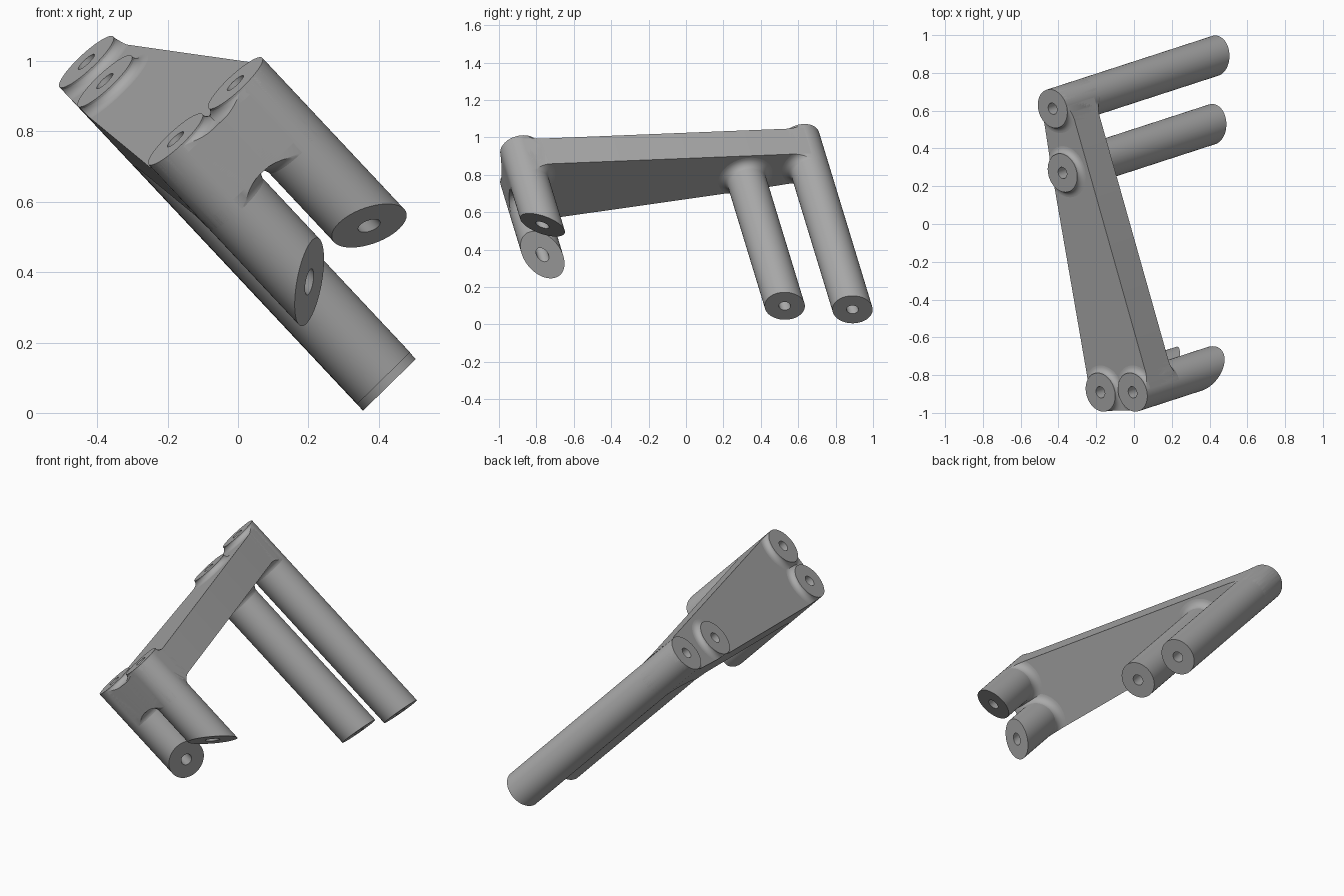
import bpy, bmesh, math
from mathutils import Vector, Matrix

cube = bpy.data.objects.get("Cube")
if cube:
    bpy.data.objects.remove(cube, do_unlink=True)

AXIS = Vector((0.668, 0.217, -0.712)).normalized()   # shared direction of all tubes
TURN = AXIS.to_track_quat('Z', 'Y').to_matrix().to_4x4()
RADIUS, BORE = 0.105, 0.031
PLATE_TOP, PLATE_BOTTOM = 0.03, 0.22
SEGMENTS = 64

# name, top centre, length, normal of the cut end
TUBES = [
    ("rear_outer", (-0.433, 0.61, 1.0), 1.29, (0.70, 0.0, -0.715)),
    ("rear_inner", (-0.38, 0.27, 0.945), 1.187, (0.70, 0.0, -0.715)),
    ("front_right", (-0.175, -0.89, 0.775), 0.57, (0.917, -0.30, -0.26)),
    ("front_left", (-0.005, -0.89, 0.935), 0.57, (0.416, -0.404, -0.814)),
]


def on_top_plane(point):
    p = Vector(point)
    return p + AXIS * (-0.866 - AXIS.dot(p))


CENTRES = [on_top_plane(t[1]) for t in TUBES]

grey = bpy.data.materials.new("plain grey")
grey.use_nodes = True
grey.diffuse_color = (0.4, 0.4, 0.4, 1)
grey.node_tree.nodes["Principled BSDF"].inputs["Base Color"].default_value = (0.4, 0.4, 0.4, 1)


def make_object(name, bm):
    bmesh.ops.recalc_face_normals(bm, faces=bm.faces)
    mesh = bpy.data.meshes.new(name)
    bm.to_mesh(mesh)
    bm.free()
    mesh.materials.append(grey)
    obj = bpy.data.objects.new(name, mesh)
    bpy.context.scene.collection.objects.link(obj)
    return obj


def ring(bm, centre, depth, radius):
    place = Matrix.Translation(centre) @ TURN
    steps = [2 * math.pi * i / SEGMENTS for i in range(SEGMENTS)]
    return [bm.verts.new(place @ Vector((radius * math.cos(a), radius * math.sin(a), depth)))
            for a in steps]


def turned(bm, centre, profile):
    """Closed solid of revolution about the tube axis, from (depth, radius) pairs."""
    rings = [ring(bm, centre, d, r) for d, r in profile]
    for a, b in zip(rings, rings[1:]):
        for i in range(SEGMENTS):
            j = (i + 1) % SEGMENTS
            bm.faces.new((a[i], a[j], b[j], b[i]))
    bm.faces.new(rings[0])
    bm.faces.new(rings[-1])


def hull(name, top, bottom, radius):
    """Prism wrapped tightly round all four tubes."""
    bm = bmesh.new()
    for c in CENTRES:
        ring(bm, c, top, radius)
        ring(bm, c, bottom, radius)
    res = bmesh.ops.convex_hull(bm, input=bm.verts)
    loose = set(res["geom_interior"]) | set(res["geom_unused"])
    bmesh.ops.delete(bm, geom=[v for v in loose if isinstance(v, bmesh.types.BMVert)],
                     context='VERTS')
    bmesh.ops.dissolve_limit(bm, angle_limit=0.01, verts=bm.verts, edges=bm.edges)
    return make_object(name, bm)


def boolean(obj, cutter, operation):
    mod = obj.modifiers.new("cut", 'BOOLEAN')
    mod.operation, mod.solver, mod.object = operation, 'EXACT', cutter
    graph = bpy.context.evaluated_depsgraph_get()
    result = bpy.data.meshes.new_from_object(obj.evaluated_get(graph))
    obj.modifiers.clear()
    obj.data = result


# Helpers: bores through every tube, and a prism that trims the collars
bm = bmesh.new()
for c in CENTRES:
    turned(bm, c, [(-0.2, BORE), (1.6, BORE)])
bores = make_object("bore_cutter", bm)
trim = hull("collar_trim", -0.1, 0.4, RADIUS)

parts = [hull("connecting_plate", PLATE_TOP, PLATE_BOTTOM, RADIUS)]

# Concave fillet blending tube into plate
quarter = [math.pi / 2 * i / 6 for i in range(7)]
upper = [(PLATE_TOP * math.sin(a), RADIUS - 0.001 + 0.035 * (1 - math.cos(a))) for a in quarter]
lower = [(PLATE_BOTTOM + 0.045 * (1 - math.sin(a)), RADIUS - 0.001 + 0.045 * (1 - math.cos(a)))
         for a in reversed(quarter)]

for (name, _, length, normal), c in zip(TUBES, CENTRES):
    # Tube with slanted end
    bm = bmesh.new()
    turned(bm, c, [(0, RADIUS), (length + 0.3, RADIUS)])
    cut = bmesh.ops.bisect_plane(bm, geom=bm.verts[:] + bm.edges[:] + bm.faces[:],
                                 plane_co=c + AXIS * length, plane_no=Vector(normal),
                                 clear_outer=True)
    rim = [e for e in cut["geom_cut"] if isinstance(e, bmesh.types.BMEdge)]
    bmesh.ops.contextual_create(bm, geom=rim)
    parts.append(make_object(name + "_tube", bm))

    # Filleted collar, kept inside the plate outline
    bm = bmesh.new()
    turned(bm, c, upper + lower)
    collar = make_object(name + "_collar", bm)
    boolean(collar, trim, 'INTERSECT')
    parts.append(collar)

for part in parts:
    boolean(part, bores, 'DIFFERENCE')
for helper in (bores, trim):
    bpy.data.objects.remove(helper, do_unlink=True)

bpy.ops.object.select_all(action='DESELECT')
for part in parts:
    part.select_set(True)
bpy.context.view_layer.objects.active = parts[0]
bpy.ops.object.shade_smooth_by_angle(angle=math.radians(30))
